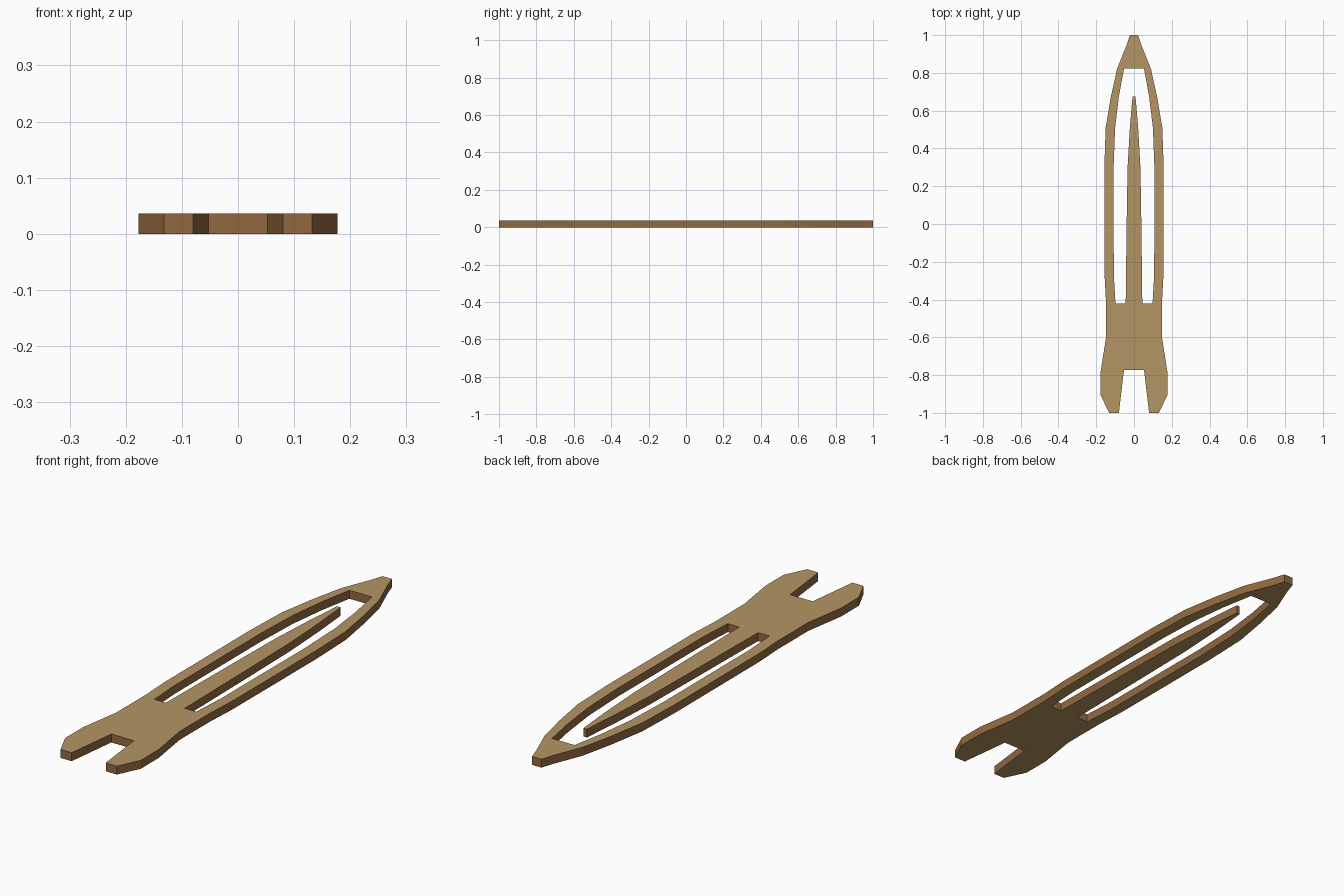
import bpy
import bmesh

if "Cube" in bpy.data.objects:
    bpy.data.objects.remove(bpy.data.objects["Cube"])

THICKNESS = 0.036


def make_material(name, rgb):
    mat = bpy.data.materials.new(name)
    mat.diffuse_color = (*rgb, 1.0)
    mat.use_nodes = True
    mat.node_tree.nodes["Principled BSDF"].inputs["Base Color"].default_value = mat.diffuse_color
    return mat


# Right half of the plate, walked round from the notch at the foot
foot = [(0, -0.773), (0.053, -0.773), (0.08, -1), (0.132, -1),
        (0.177, -0.905), (0.177, -0.785), (0.149, -0.605), (0.149, -0.4)]
outer_edge = [(0.156, -0.27), (0.157, 0.3), (0.15, 0.51), (0.122, 0.675),
              (0.09, 0.82), (0.04, 0.945), (0.022, 1), (0, 1)]
inner_edge = [(0, 0.822), (0.053, 0.822), (0.08, 0.675), (0.1, 0.51),
              (0.108, 0.3), (0.107, -0.27), (0.098, -0.42)]
tongue = [(0.044, -0.42), (0.039, 0), (0.034, 0.3), (0.022, 0.51),
          (0.008, 0.675), (0, 0.675)]
outline = foot + outer_edge + inner_edge + tongue

# Extrude the half outline
bm = bmesh.new()
base = bm.faces.new([bm.verts.new((x, y, 0)) for x, y in outline])
raised = bmesh.ops.extrude_face_region(bm, geom=[base], use_keep_orig=True)
for v in raised["geom"]:
    if isinstance(v, bmesh.types.BMVert):
        v.co.z = THICKNESS
bmesh.ops.recalc_face_normals(bm, faces=bm.faces)

# Open the seam on the centre line, and give the cut edges a darker colour
seam = [f for f in bm.faces if all(abs(v.co.x) < 1e-5 for v in f.verts)]
bmesh.ops.delete(bm, geom=seam, context="FACES_ONLY")
bm.normal_update()
for f in bm.faces:
    f.material_index = 0 if abs(f.normal.z) > 0.5 else 1

mesh = bpy.data.meshes.new("netting_shuttle")
bm.to_mesh(mesh)
bm.free()
mesh.materials.append(make_material("light wood", (0.462, 0.301, 0.127)))
mesh.materials.append(make_material("dark cut edge", (0.287, 0.141, 0.051)))
shuttle = bpy.data.objects.new("netting_shuttle", mesh)
bpy.context.collection.objects.link(shuttle)

# Mirror to the left half
mirror = shuttle.modifiers.new("mirror", "MIRROR")
mirror.use_axis[0] = True
mirror.use_clip = True
mirror.merge_threshold = 0.0005
